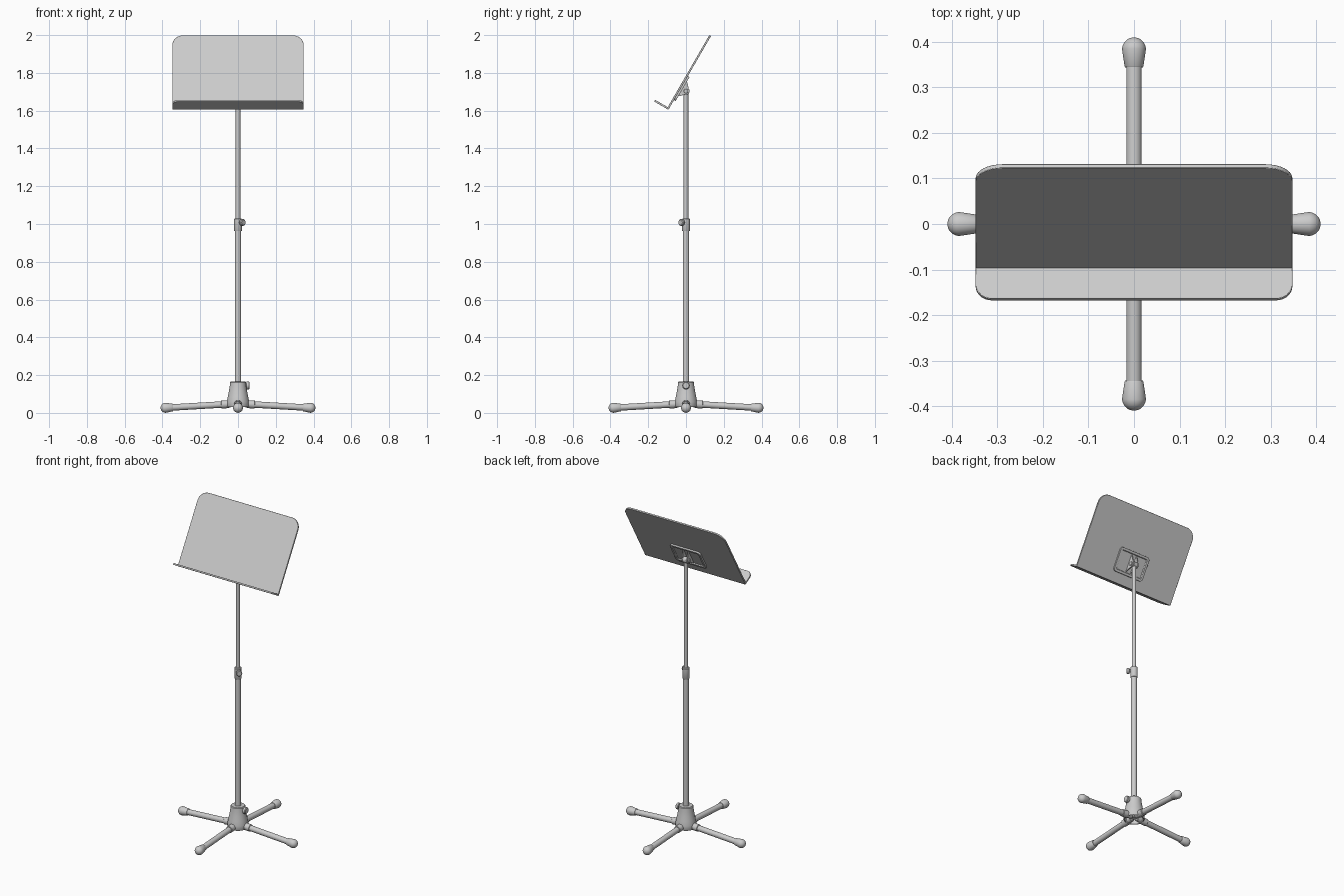
import bpy, bmesh, math
from mathutils import Vector, Matrix

if "Cube" in bpy.data.objects:
    bpy.data.objects.remove(bpy.data.objects["Cube"])


def finish(bm, name, mat=Matrix(), bevel=0, angle=35):
    bmesh.ops.remove_doubles(bm, verts=bm.verts, dist=1e-5)
    bmesh.ops.recalc_face_normals(bm, faces=bm.faces)
    bm.transform(mat)
    me = bpy.data.meshes.new(name)
    bm.to_mesh(me)
    bm.free()
    ob = bpy.data.objects.new(name, me)
    bpy.context.collection.objects.link(ob)
    if bevel:
        m = ob.modifiers.new("bevel", 'BEVEL')
        m.width, m.segments, m.limit_method = bevel, 2, 'ANGLE'
    bpy.context.view_layer.objects.active = ob
    ob.select_set(True)
    bpy.ops.object.shade_smooth_by_angle(angle=math.radians(angle))
    ob.select_set(False)
    return ob


def along(p, d):
    """Matrix placing local z along d, starting at p."""
    return Matrix.Translation(p) @ Vector(d).to_track_quat('Z', 'Y').to_matrix().to_4x4()


def lathe(name, prof, mat=Matrix(), steps=32):
    """Spin (radius, height) points about local z."""
    bm = bmesh.new()
    vs = [bm.verts.new((r, 0, z)) for r, z in prof]
    es = [bm.edges.new(e) for e in zip(vs, vs[1:])]
    bmesh.ops.spin(bm, geom=vs + es, axis=(0, 0, 1), cent=(0, 0, 0),
                   angle=2 * math.pi, steps=steps)
    return finish(bm, name, mat)


def rod(name, r, z0, z1, mat=Matrix(), c=0.002):
    return lathe(name, [(0, z0), (r - c, z0), (r, z0 + c), (r, z1 - c), (r - c, z1), (0, z1)], mat)


def rounded(w, y0, y1, r_low, r_high, n=8):
    """Rectangle outline with separate lower and upper corner radii."""
    pts = []
    for sx, y, r, a0 in ((1, y0, r_low, 270), (1, y1, r_high, 0),
                         (-1, y1, r_high, 90), (-1, y0, r_low, 180)):
        cx, cy = sx * (w / 2 - r), y + (r if y == y0 else -r)
        for i in range(n + 1 if r else 1):
            a = math.radians(a0 + 90 * i / n)
            pts.append((cx + r * math.cos(a), cy + r * math.sin(a)))
    return pts


def slab(name, pts, z0, z1, mat, bevel=0.0, inset=0, depth=0):
    """Extrude an outline; optionally sink a panel into the z0 side."""
    bm = bmesh.new()
    f = bm.faces.new([bm.verts.new((x, y, z0)) for x, y in pts])
    g = bmesh.ops.extrude_face_region(bm, geom=[f], use_keep_orig=True)
    bmesh.ops.translate(bm, vec=(0, 0, z1 - z0),
                        verts=[v for v in g['geom'] if isinstance(v, bmesh.types.BMVert)])
    if inset:
        bmesh.ops.recalc_face_normals(bm, faces=bm.faces)
        bmesh.ops.inset_region(bm, faces=[f], thickness=inset)
        bmesh.ops.inset_region(bm, faces=[f], thickness=0.003)
        bmesh.ops.translate(bm, vec=(0, 0, depth), verts=f.verts)
    return finish(bm, name, mat, bevel)


# Desk frame: local y runs up the panel, local z points to the reader
up, out = Vector((0, 0.5, 0.866)), Vector((0, -0.866, 0.5))
corner = Vector((0, -0.093, 1.605))
desk = Matrix.Translation(corner) @ Matrix(((1, 0, 0), up, out)).transposed().to_4x4()
lip = Matrix.Translation(corner) @ Matrix(((1, 0, 0), out, -up)).transposed().to_4x4()
slab("desk_panel", rounded(0.696, 0, 0.45, 0, 0.06), 0, 0.01, desk, 0.0015)
slab("desk_lip", rounded(0.696, 0, 0.087, 0, 0.035), -0.01, 0, lip, 0.0015)

# Mounting plate with a raised rim on the back of the desk
slab("mounting_plate", rounded(0.21, 0.06, 0.205, 0.018, 0.018), -0.010, 0.001, desk, 0.001,
     inset=0.014, depth=0.006)

# Tilt bracket: two tapered ears around the pivot
PY, PZ, PR = 0.132, -0.031, 0.019
ear = [(0.082, -0.003), (0.187, -0.003)]
for i in range(9):
    a = math.radians(20 + 140 * i / 8)
    ear.append((PY + PR * math.cos(a), PZ - PR * math.sin(a)))
for side, s in (("left", -1), ("right", 1)):
    # outline lies in the panel's y-z plane, extruded along x
    mat = desk @ Matrix(((0, 0, 1, 0), (1, 0, 0, 0), (0, 1, 0, 0), (0, 0, 0, 1)))
    slab("tilt_ear_" + side, ear, s * 0.014, s * 0.020, mat, 0.001)
pivot = desk @ Vector((0, PY, PZ))
rod("tilt_pivot", 0.018, -0.014, 0.014, along(pivot, (1, 0, 0)))
rod("tilt_bolt", 0.012, -0.026, 0.026, along(pivot, (1, 0, 0)))

# Telescoping pole
rod("lower_tube", 0.017, 0.04, 0.99)
rod("upper_tube", 0.012, 0.95, pivot.z)

# Height clamp with its diagonal knob
lathe("height_collar", [(0.012, 0.962), (0.019, 0.962), (0.021, 0.965), (0.021, 1.026),
                        (0.018, 1.03), (0.012, 1.03)])
diag = along((0, 0, 1.008), (1, -1, 0))


def knob(name, mat, r, start, length):
    lathe(name, [(0, 0.01), (r * 0.55, 0.01), (r * 0.55, start), (r * 0.9, start),
                 (r, start + 0.002), (r, start + length - 0.004),
                 (r * 0.8, start + length), (0, start + length)], mat)


knob("height_knob", diag, 0.018, 0.026, 0.016)

# Hub: hollow bell with a side knob
lathe("base_hub", [(0.016, 0.166), (0.038, 0.166), (0.042, 0.162), (0.044, 0.14), (0.048, 0.115),
                   (0.054, 0.085), (0.059, 0.06), (0.060, 0.035), (0.057, 0.030), (0.053, 0.032),
                   (0.052, 0.06), (0.042, 0.10), (0.016, 0.11)])
knob("hub_knob", along((0, 0, 0.145), (1, 0, 0)), 0.020, 0.044, 0.018)

# Four legs with sockets and rounded rubber feet
a, b = Vector((0.02, 0, 0.048)), Vector((0.41, 0, 0.0252))
length = (b - a).length
foot = [(0, length - 0.066), (0.019, length - 0.066), (0.0205, length - 0.064),
        (0.0245, length - 0.038)]
for i in range(9):
    t = math.pi / 2 * i / 8
    foot.append((0.0262 * math.cos(t), length - 0.0262 + 0.0262 * math.sin(t)))
for i, side in enumerate(("right", "back", "left", "front")):
    turn = Matrix.Rotation(math.pi / 2 * i, 4, 'Z') @ along(a, b - a)
    rod(side + "_leg", 0.017, 0, length - 0.03, turn)
    rod(side + "_leg_socket", 0.021, 0.028, 0.069, turn)
    lathe(side + "_foot", foot, turn)
